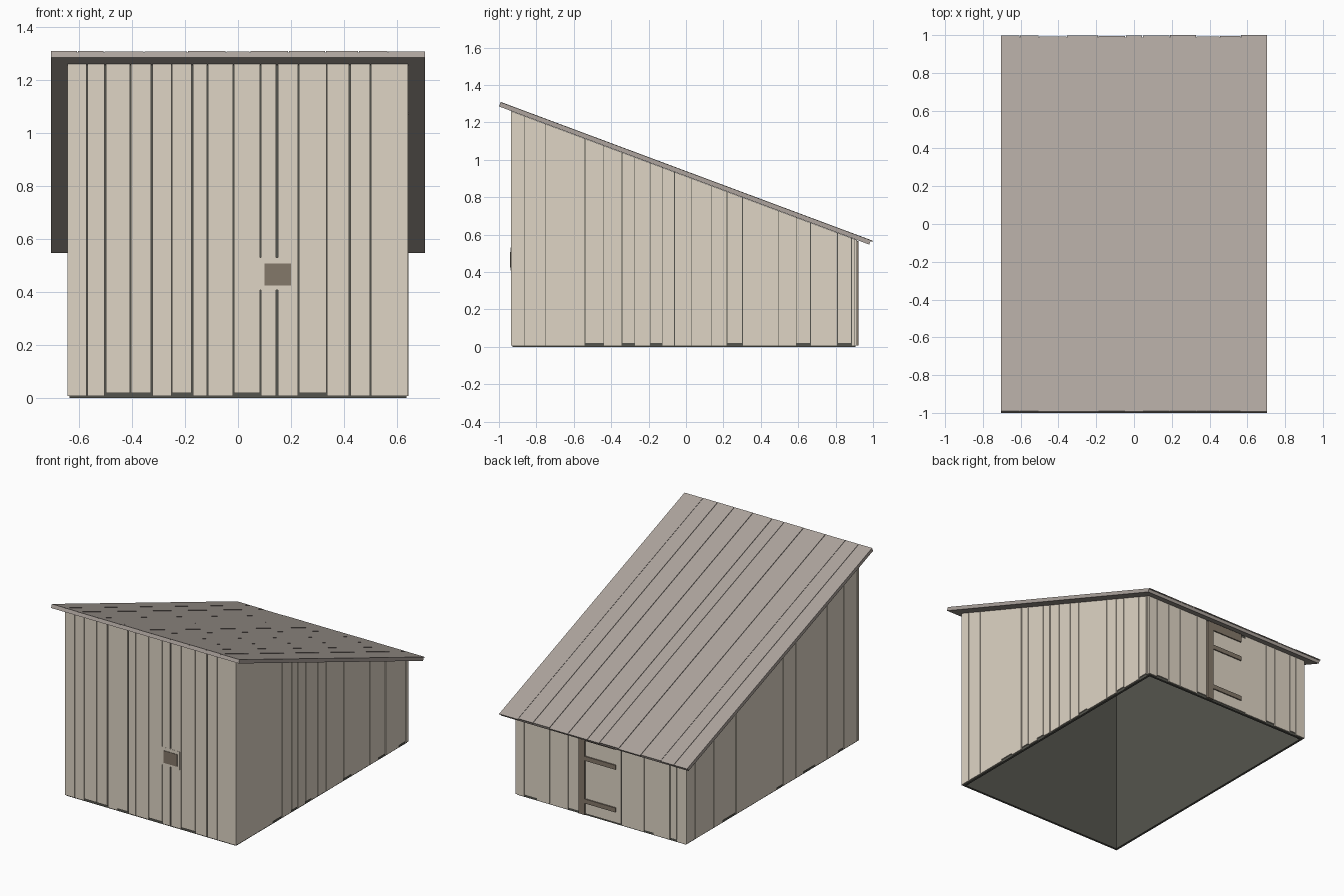
import bpy, bmesh, math, random
from mathutils import Matrix, Vector

random.seed(4)
cube = bpy.data.objects.get("Cube")
if cube:
    bpy.data.objects.remove(cube)

SLOPE = 0.373
ANGLE = math.atan(SLOPE)


def material(name, srgb):
    m = bpy.data.materials.new(name)
    m.use_nodes = True
    col = [((c / 255 + 0.055) / 1.055) ** 2.4 for c in srgb] + [1]
    m.diffuse_color = col
    m.node_tree.nodes["Principled BSDF"].inputs["Base Color"].default_value = col
    return m


wood = material("pale wood", (223, 213, 197))
roof_wood = material("grey roof wood", (173, 164, 157))
brown = material("brown trim", (132, 120, 106))
dark = material("dark lining", (84, 84, 77))


def roof_under(y):
    """Height of the roof underside at a given depth."""
    return 1.285 - SLOPE * (y + 1)


def add_box(bm, lo, hi, under_roof=False):
    """Box between two corners; its top may follow the roof slope."""
    for v in bmesh.ops.create_cube(bm, size=1)["verts"]:
        top = v.co.z > 0
        v.co = Vector([hi[i] if v.co[i] > 0 else lo[i] for i in range(3)])
        if top and under_roof:
            v.co.z = roof_under(v.co.y) - 0.001


def make(name, bm, mat):
    me = bpy.data.meshes.new(name)
    bm.to_mesh(me)
    bm.free()
    me.materials.append(mat)
    ob = bpy.data.objects.new(name, me)
    bpy.context.collection.objects.link(ob)
    return ob


def box(name, lo, hi, mat, under_roof=False):
    bm = bmesh.new()
    add_box(bm, lo, hi, under_roof)
    return make(name, bm, mat)


def wall(name, edges, axis, inner, outer, raised, bold):
    """Row of upright boards: raised boards stop short of the ground, bold edges have wide gaps."""
    bm = bmesh.new()
    for i in range(len(edges) - 1):
        a, b = [edges[k] + s * (0.003 if k in bold else 0.0015) for k, s in ((i, 1), (i + 1, -1))]
        face = outer - math.copysign(random.uniform(0, 0.002), outer)
        lo_d, hi_d = sorted((inner, face))
        z = 0.019 if i in raised else 0.007
        lo, hi = ((a, lo_d, z), (b, hi_d, 1)) if axis == "x" else ((lo_d, a, z), (hi_d, b, 1))
        add_box(bm, lo, hi, True)
    make(name, bm, wood)


# Hollow dark lining behind the boards, open at the bottom
bm = bmesh.new()
for side in (-1, 1):
    x0, x1 = sorted((side * 0.62, side * 0.635))
    add_box(bm, (x0, -0.928, 0), (x1, 0.907, 1), True)
for y in (-0.928, 0.892):
    add_box(bm, (-0.62, y, 0), (0.62, y + 0.015, 1), True)
make("wall_lining", bm, dark)

# Board walls
wall("front_wall", [-0.645, -0.57, -0.5, -0.405, -0.325, -0.25, -0.172, -0.115, -0.017, 0.085,
                    0.147, 0.228, 0.335, 0.422, 0.5, 0.642], "x", -0.92, -0.937,
     (2, 3, 5, 8, 11), (2, 4, 6, 10, 13))
wall("left_wall", [-0.92, -0.863, -0.75, -0.54, -0.44, -0.342, -0.275, -0.19, -0.128, -0.062, 0.03,
                   0.136, 0.22, 0.302, 0.497, 0.59, 0.666, 0.81, 0.885, 0.9], "y", 0.625, 0.643,
     (3, 5, 7, 12, 15, 17), (5, 9, 12, 16))
wall("right_wall", [-0.92, -0.86, -0.775, -0.72, -0.6, -0.47, -0.345, -0.26, -0.125, -0.06, 0.095,
                    0.16, 0.38, 0.52, 0.62, 0.82, 0.9], "y", -0.625, -0.643, (2, 5, 8, 12), (4, 8, 12))
wall("back_wall_right", [-0.645, -0.57, -0.52, -0.395, -0.325, -0.155], "x", 0.9, 0.914, (1, 3), (2,))
wall("back_wall_left", [0.165, 0.245, 0.385, 0.48, 0.575, 0.642], "x", 0.9, 0.914, (0, 3), (2,))

# Back door with frame and hinge straps
box("door", (-0.152, 0.9, 0.012), (0.118, 0.914, 0.555), wood)
box("door_post", (0.116, 0.9, 0.006), (0.163, 0.922, 0.51), brown)
box("door_lintel", (-0.114, 0.9, 0.51), (0.163, 0.922, 0.565), brown)
for label, z in (("lower", 0.1), ("upper", 0.39)):
    box(label + "_hinge_strap", (-0.114, 0.91, z - 0.015), (0.116, 0.922, z + 0.015), brown)

# Front plate on its backing board
box("plate_backing", (0.082, -0.937, 0.408), (0.218, -0.925, 0.53), wood)
box("front_plate", (0.1, -0.94, 0.425), (0.2, -0.93, 0.508), brown)

# Sloping roof: a slab with thin planks of uneven length on top
tilt = Matrix.Translation((0, -1, 1.285)) @ Matrix.Rotation(-ANGLE, 4, "X")
LENGTH = 1.991 / math.cos(ANGLE)
slab = box("roof_slab", (-0.705, 0, 0), (0.705, LENGTH - 0.012, 0.02), roof_wood)
slab.matrix_world = tilt
edges = [-0.705, -0.605, -0.505, -0.355, -0.19, -0.045, 0.045, 0.19, 0.33, 0.455, 0.565, 0.705]
bm = bmesh.new()
for i, (a, b) in enumerate(zip(edges, edges[1:])):
    left = a if i == 0 else a + 0.0015
    right = b if i == len(edges) - 2 else b - 0.0015
    add_box(bm, (left, 0, 0.02), (right, LENGTH - random.uniform(0, 0.008),
                                  0.024 + random.uniform(0, 0.002)))
make("roof_planks", bm, roof_wood).matrix_world = tilt
